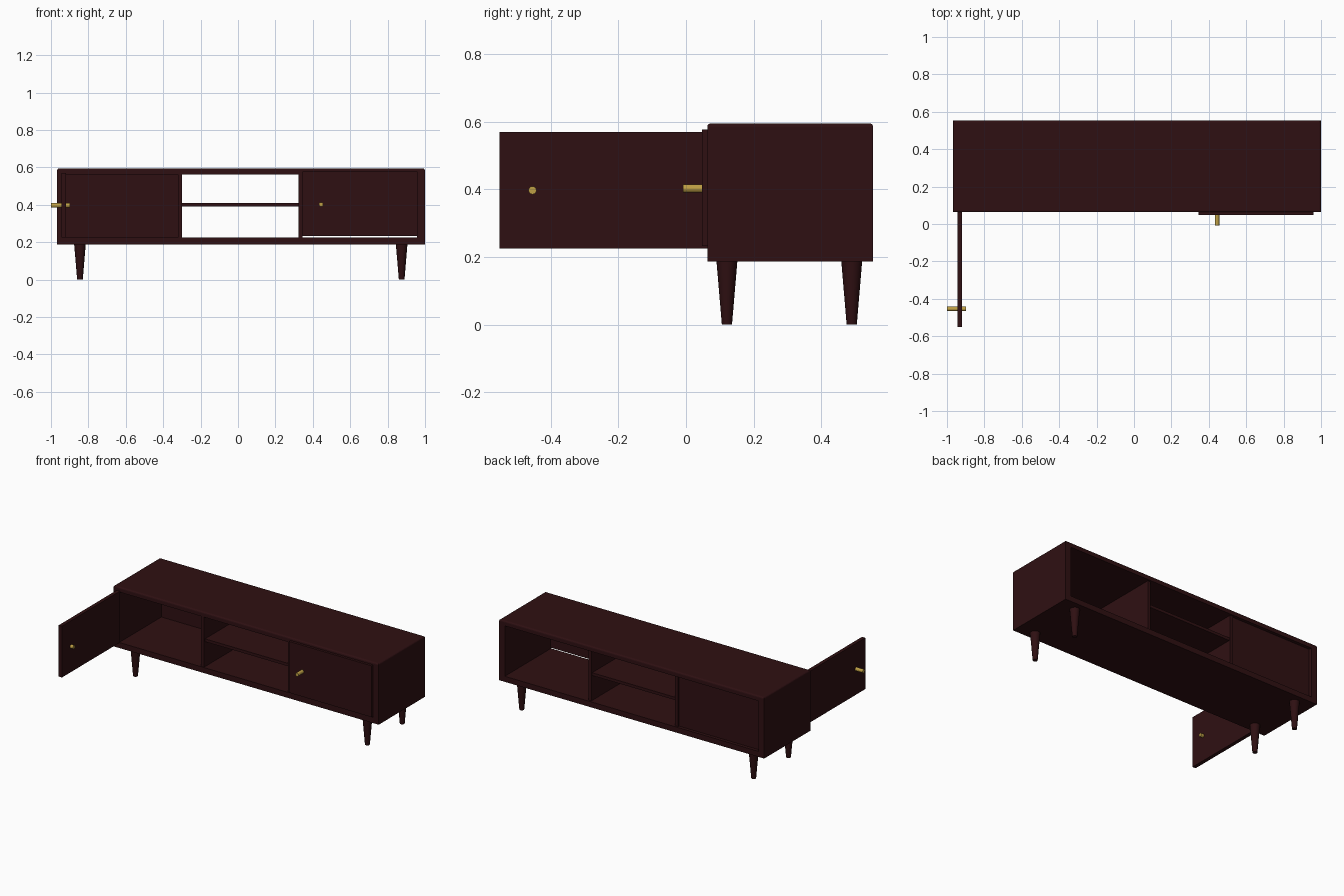
import bpy, bmesh, math
from mathutils import Matrix

if "Cube" in bpy.data.objects:
    bpy.data.objects.remove(bpy.data.objects["Cube"])


def material(name, rgb):
    m = bpy.data.materials.new(name)
    m.diffuse_color = (*rgb, 1)
    m.use_nodes = True
    m.node_tree.nodes["Principled BSDF"].inputs["Base Color"].default_value = m.diffuse_color
    return m


wood = material("dark mahogany", (0.028, 0.005, 0.006))
brass = material("brass", (0.52, 0.35, 0.06))


def finish(bm, name, mat):
    me = bpy.data.meshes.new(name)
    bm.to_mesh(me)
    bm.free()
    me.materials.append(mat)
    ob = bpy.data.objects.new(name, me)
    bpy.context.collection.objects.link(ob)
    return ob


def board(name, x, y, z, round_top=0):
    """Box between (min, max) pairs, optionally with rounded top edges."""
    bm = bmesh.new()
    bmesh.ops.create_cube(bm, size=1)
    for v in bm.verts:
        v.co = [a[0] if c < 0 else a[1] for a, c in zip((x, y, z), v.co)]
    if round_top:
        edges = [e for e in bm.edges if all(v.co.z > z[1] - 1e-5 for v in e.verts)]
        bmesh.ops.bevel(bm, geom=edges, offset=round_top, segments=3,
                        profile=0.5, affect='EDGES')
    return finish(bm, name, wood)


def rod(name, mat, r1, r2, length, sides, matrix):
    bm = bmesh.new()
    bmesh.ops.create_cone(bm, cap_ends=True, segments=sides, radius1=r1,
                          radius2=r2, depth=length, matrix=matrix)
    return finish(bm, name, mat)


L, R = -0.967, 0.999          # cabinet ends
F, B = 0.063, 0.553           # cabinet front and back
Z0, Z1, Z2, Z3 = 0.187, 0.224, 0.562, 0.595

# Carcass
board("top_board", (L, R), (F, B), (Z2, Z3), 0.01)
board("bottom_board", (L, R), (F, B), (Z0, Z1))
board("left_side", (L, L + 0.042), (F, B), (Z1, Z2))
board("right_side", (R - 0.042, R), (F, B), (Z1, Z2))
board("left_divider", (-0.321, -0.299), (F + 0.005, B - 0.012), (Z1, Z2))
board("right_divider", (0.323, 0.345), (F + 0.005, B - 0.012), (Z1, Z2))
board("middle_shelf", (-0.299, 0.323), (F + 0.015, B - 0.02), (0.391, 0.41))
board("left_back_panel", (L + 0.042, -0.321), (0.51, 0.532), (Z1, Z2))

# Doors: left swung open, right closed
board("open_door", (-0.944, -0.92), (-0.551, 0.063), (0.225, 0.569))
board("closed_door", (0.346, 0.959), (0.047, 0.071), (0.233, 0.577))

# Handles run through the doors
rod("open_door_handle", brass, 0.012, 0.012, 0.102, 12,
    Matrix.Translation((-0.949, -0.454, 0.397)) @ Matrix.Rotation(math.pi / 2, 4, 'Y'))
rod("closed_door_handle", brass, 0.012, 0.012, 0.102, 12,
    Matrix.Translation((0.444, 0.042, 0.402)) @ Matrix.Rotation(math.pi / 2, 4, 'X'))

# Tapered legs
for side, x in (("left", -0.845), ("right", 0.875)):
    for end, y in (("front", 0.121), ("back", 0.49)):
        leg = rod(f"{end}_{side}_leg", wood, 0.015, 0.031, Z0 + 0.002, 24,
                  Matrix.Translation((x, y, (Z0 + 0.002) / 2)))
        for p in leg.data.polygons:
            p.use_smooth = len(p.vertices) == 4
        for e in leg.data.edges:
            a, b = (leg.data.vertices[i].co.z for i in e.vertices)
            e.use_edge_sharp = abs(a - b) < 1e-4
